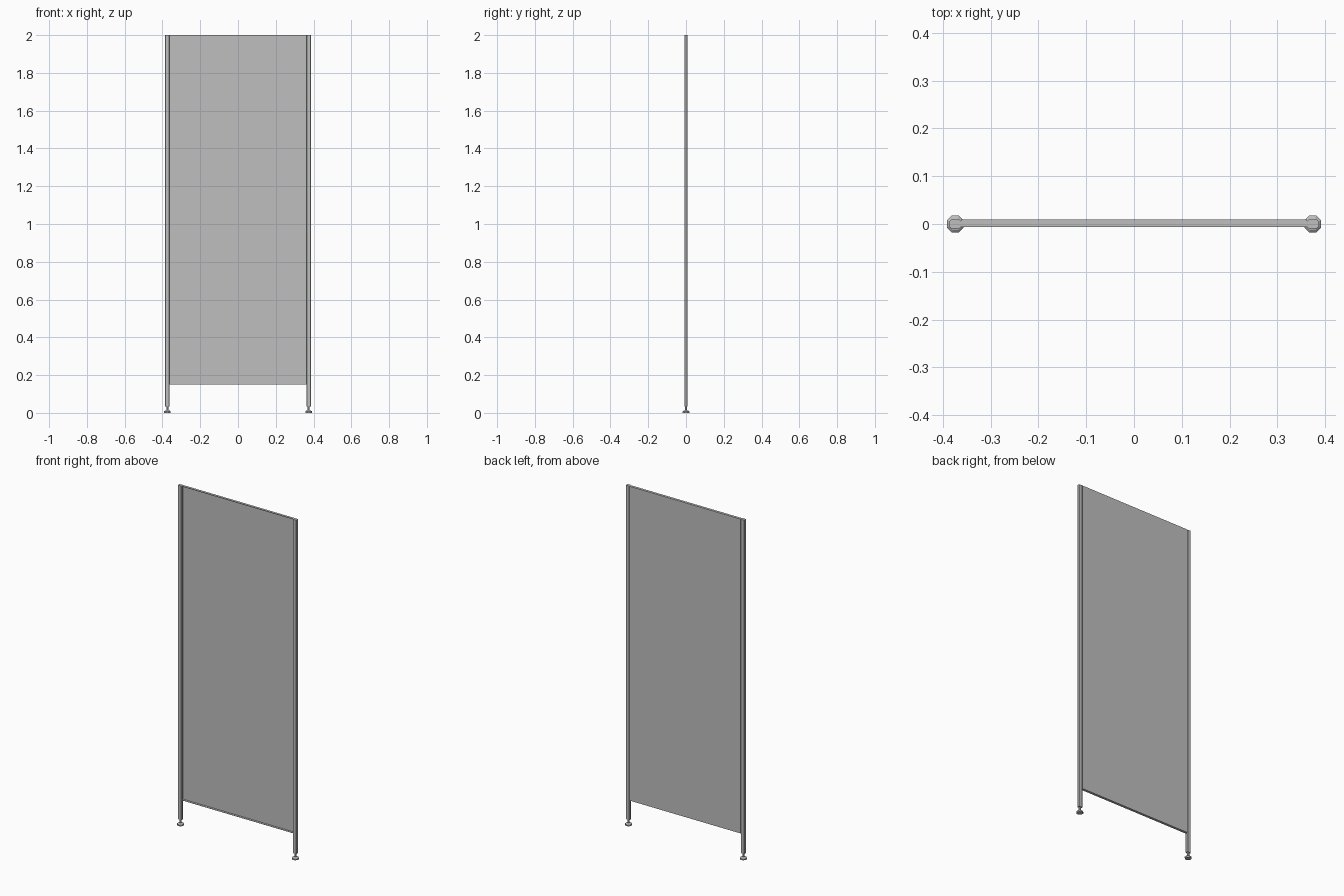
import bpy, bmesh, math
from mathutils import Matrix

# Remove the default cube only
cube = bpy.data.objects.get("Cube")
if cube:
    bpy.data.objects.remove(cube, do_unlink=True)


def material(name, value):
    m = bpy.data.materials.new(name)
    m.use_nodes = True
    colour = (value, value, value, 1)
    m.diffuse_color = colour
    m.node_tree.nodes["Principled BSDF"].inputs["Base Color"].default_value = colour
    return m


GREY = material("grey_metal", 0.52)


def finish(name, bm):
    bmesh.ops.recalc_face_normals(bm, faces=bm.faces)
    mesh = bpy.data.meshes.new(name)
    bm.to_mesh(mesh)
    bm.free()
    mesh.materials.append(GREY)
    obj = bpy.data.objects.new(name, mesh)
    bpy.context.collection.objects.link(obj)
    return obj


def extrude_profile(name, points, depth, place):
    """Extrude a closed 2D outline along its local z, then place it."""
    bm = bmesh.new()
    face = bm.faces.new([bm.verts.new((a, b, 0)) for a, b in points])
    ext = bmesh.ops.extrude_face_region(bm, geom=[face])
    verts = [g for g in ext["geom"] if isinstance(g, bmesh.types.BMVert)]
    bmesh.ops.translate(bm, verts=verts, vec=(0, 0, depth))
    bm.transform(place)
    return finish(name, bm)


def turned(name, x, rings, sides=8):
    """Stack of (radius, z) rings closed at both ends."""
    bm = bmesh.new()
    loops = []
    for radius, z in rings:
        angles = [math.tau * (i + 0.5) / sides for i in range(sides)]
        loops.append([bm.verts.new((x + radius * math.cos(a),
                                    radius * math.sin(a), z)) for a in angles])
    for low, high in zip(loops, loops[1:]):
        for i in range(sides):
            j = (i + 1) % sides
            bm.faces.new((low[i], low[j], high[j], high[i]))
    bm.faces.new(loops[0])
    bm.faces.new(loops[-1])
    return finish(name, bm)


POST_X, TOP, BOTTOM = 0.374, 2.0, 0.15

# Sheet panel with folded flanges along top and bottom
y0, y1, t = -0.006, 0.009, 0.002
channel = [(y0, BOTTOM), (y1, BOTTOM), (y1, TOP), (y0, TOP),
           (y0, TOP - t), (y1 - t, TOP - t),
           (y1 - t, BOTTOM + t), (y0, BOTTOM + t)]
width = 2 * (POST_X - 0.012)
along_x = Matrix(((0, 0, 1, -width / 2), (1, 0, 0, 0),
                  (0, 1, 0, 0), (0, 0, 0, 1)))
extrude_profile("panel", channel, width, along_x)

# Chamfered posts and levelling feet
hx, hy, c = 0.012, 0.009, 0.003
outline = [(hx, c - hy), (hx, hy - c), (hx - c, hy), (c - hx, hy),
           (-hx, hy - c), (-hx, c - hy), (c - hx, -hy), (hx - c, -hy)]
for side, sign in (("left", 1), ("right", -1)):
    x = sign * POST_X
    extrude_profile(side + "_post", outline, TOP - 0.035,
                    Matrix.Translation((x, 0, 0.035)))
    turned(side + "_foot", x, [(0.019, 0), (0.019, 0.008), (0.014, 0.012),
                               (0.006, 0.014), (0.006, 0.036)])
